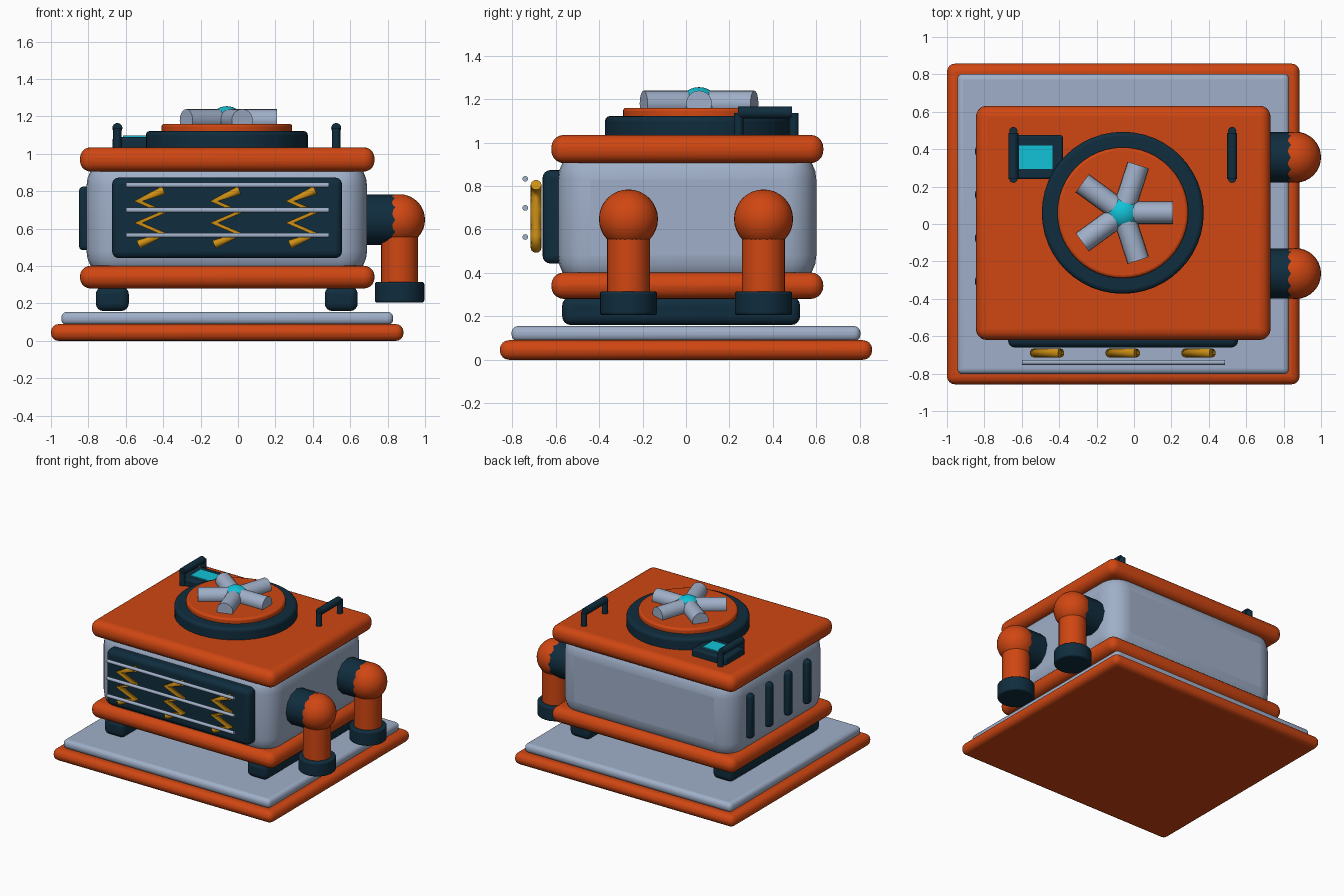
import bpy, math
from mathutils import Vector

if "Cube" in bpy.data.objects:
    bpy.data.objects.remove(bpy.data.objects["Cube"], do_unlink=True)


def material(name, rgb):
    m = bpy.data.materials.new(name)
    m.use_nodes = True
    m.diffuse_color = (*rgb, 1)
    m.node_tree.nodes["Principled BSDF"].inputs["Base Color"].default_value = (*rgb, 1)
    return m


ORANGE = material("burnt orange", (0.63, 0.062, 0.006))
STEEL = material("steel grey", (0.35, 0.43, 0.58))
NAVY = material("dark navy", (0.005, 0.026, 0.048))
CYAN = material("cyan", (0.006, 0.54, 0.68))
AMBER = material("amber", (0.62, 0.28, 0.007))


def finish(name, mat, bevel=0, segments=4):
    o = bpy.context.object
    o.name = o.data.name = name
    o.data.materials.append(mat)
    if bevel:
        b = o.modifiers.new("bevel", "BEVEL")
        b.width, b.segments, b.limit_method = bevel, segments, "ANGLE"
    bpy.ops.object.shade_smooth_by_angle(angle=math.radians(35))
    return o


def box(name, x, y, z, mat, bevel=0, segments=4):
    spans = (x, y, z)
    bpy.ops.mesh.primitive_cube_add(size=1, location=[sum(s) / 2 for s in spans])
    bpy.context.object.scale = [s[1] - s[0] for s in spans]
    bpy.ops.object.transform_apply(location=False, rotation=False, scale=True)
    return finish(name, mat, bevel, segments)


def rod(name, a, b, r, mat, sides=24, bevel=0):
    a, b = Vector(a), Vector(b)
    turn = (b - a).to_track_quat("Z", "Y").to_euler()
    bpy.ops.mesh.primitive_cylinder_add(vertices=sides, radius=r, depth=(b - a).length,
                                        location=(a + b) / 2, rotation=turn)
    return finish(name, mat, bevel, 3)


def ball(name, centre, r, mat):
    bpy.ops.mesh.primitive_uv_sphere_add(segments=32, ring_count=16, radius=r, location=centre)
    return finish(name, mat)


MID = -0.06  # centre of the body in x

# Base plate and the tray on it
box("base_plate", (-1, 0.885), (-0.857, 0.857), (0, 0.09), ORANGE, 0.042)
box("base_tray", (-0.945, 0.83), (-0.803, 0.803), (0.085, 0.155), STEEL, 0.03)

# Body between two rounded plates
box("body", (-0.81, 0.69), (-0.59, 0.6), (0.33, 0.98), STEEL, 0.15, 6)
for name, z in (("lower_plate", (0.28, 0.402)), ("upper_plate", (0.905, 1.035))):
    box(name, (-0.845, 0.73), (-0.62, 0.632), z, ORANGE, 0.058, 5)

# Foot rails
for side, s in (("left", 1), ("right", -1)):
    x = MID + s * 0.612
    box(side + "_foot_rail", (x - 0.088, x + 0.088), (-0.57, 0.525), (0.16, 0.29), NAVY, 0.04)

# Heater panel with zigzag elements and guard bars
box("front_panel", (-0.673, 0.556), (-0.66, -0.55), (0.443, 0.873), NAVY, 0.035)
for n in range(3):
    x = MID + (n - 1) * 0.405
    curve = bpy.data.curves.new("heating_element", "CURVE")
    curve.dimensions = "3D"
    curve.bevel_depth, curve.bevel_resolution = 0.025, 3
    curve.use_fill_caps = True
    line = curve.splines.new("POLY")
    line.points.add(5)
    for i, p in enumerate(line.points):
        p.co = (x + (0.068 if i % 2 == 0 else -0.068), -0.69, 0.805 - i * 0.058, 1)
    curve.materials.append(AMBER)
    element = bpy.data.objects.new("heating_element", curve)
    bpy.context.collection.objects.link(element)
    z = 0.565 + n * 0.134
    rod("guard_bar", (-0.6, -0.74, z), (0.487, -0.74, z), 0.013, STEEL, 12)

# Elbow pipes on the left side
for y in (-0.265, 0.357):
    px, pz = 0.864, 0.648
    rod("pipe_collar", (0.62, y, pz), (0.84, y, pz), 0.134, NAVY, 12)
    ball("pipe_elbow", (px, y, pz), 0.136, ORANGE)
    rod("pipe_drop", (px, y, 0.25), (px, y, pz), 0.099, ORANGE)
    rod("pipe_cap", (px, y, 0.205), (px, y, 0.315), 0.132, NAVY, 24, 0.012)

# Vent slots on the right side
for n in range(4):
    y = -0.307 + n * 0.232
    box("vent_slot", (-0.85, -0.79), (y - 0.03, y + 0.03), (0.485, 0.825), NAVY, 0.022, 3)

# Turntable with a five-blade fan
hub = Vector((MID, 0.06, 0))


def up(z):
    return hub + Vector((0, 0, z))


rod("turntable_ring", up(1.0), up(1.122), 0.433, NAVY, 48, 0.022)
rod("turntable_disc", up(1.08), up(1.16), 0.35, ORANGE, 48, 0.015)
for n in range(5):
    a = n * math.tau / 5
    out = Vector((math.cos(a), math.sin(a), 0))
    rod("fan_blade", up(1.18) + out * 0.04, up(1.18) + out * 0.268, 0.059, STEEL, 20)
ball("fan_hub", up(1.155), 0.1, CYAN)

# Carry handles
for side, s in (("left", 1), ("right", -1)):
    x = MID + s * 0.585
    for y in (0.242, 0.497):
        rod(side + "_handle_post", (x, y, 1.0), (x, y, 1.137), 0.022, NAVY, 16)
    rod(side + "_handle_bar", (x, 0.24, 1.138), (x, 0.487, 1.138), 0.027, NAVY, 16)

# Control box with a display
box("control_box", (-0.67, -0.38), (0.24, 0.475), (1.0, 1.09), NAVY, 0.012, 2)
box("display", (-0.615, -0.435), (0.295, 0.42), (1.089, 1.098), CYAN)
